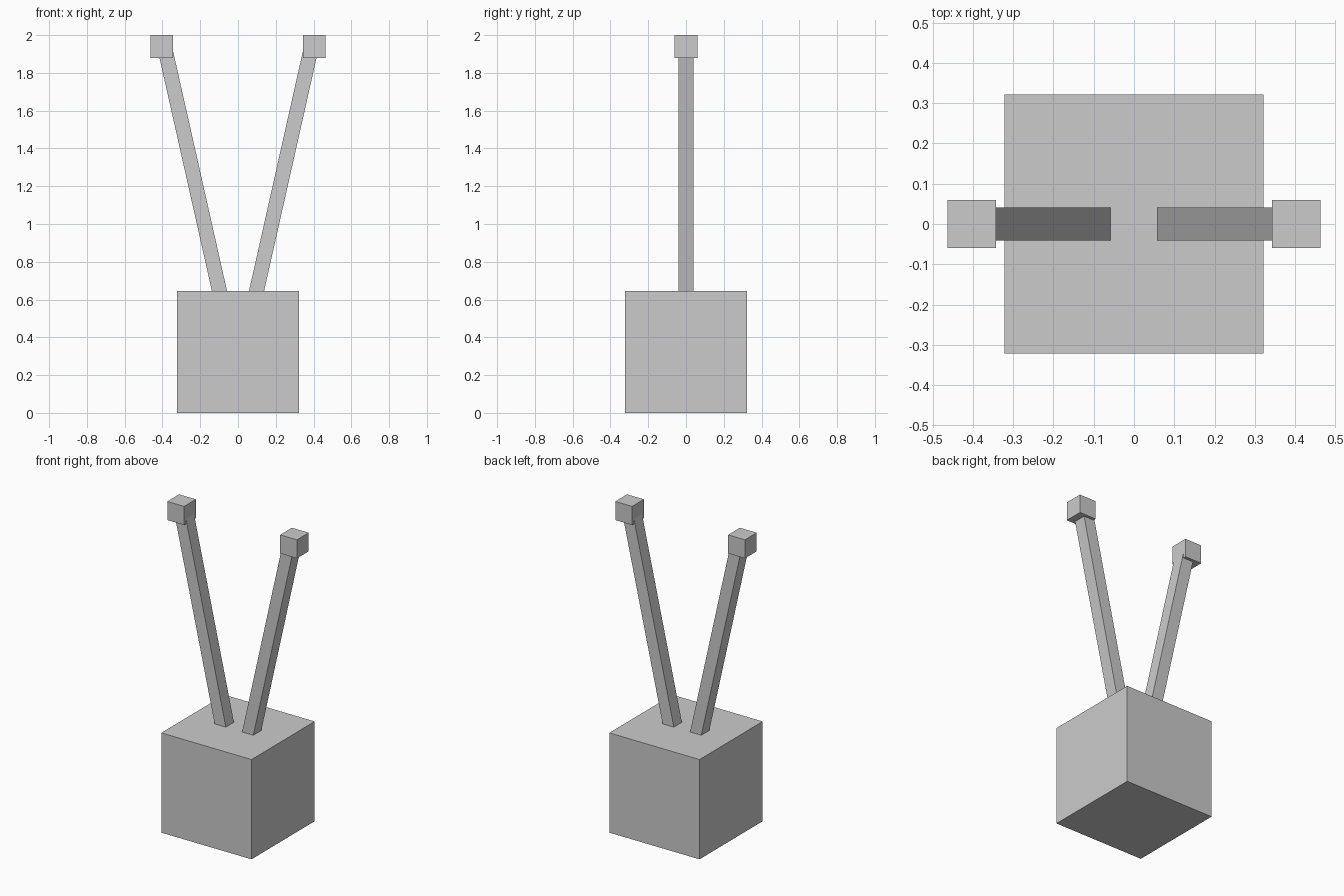
import bpy
from mathutils import Vector

cube = bpy.data.objects.get("Cube")
if cube:
    bpy.data.objects.remove(cube, do_unlink=True)

# Single plain grey
grey = bpy.data.materials.new("light_grey")
grey.use_nodes = True
colour = (0.6, 0.6, 0.6, 1)
grey.diffuse_color = colour
grey.node_tree.nodes["Principled BSDF"].inputs["Base Color"].default_value = colour


def box(name, centre, size, tilt=None):
    bpy.ops.mesh.primitive_cube_add(size=1, location=centre)
    ob = bpy.context.object
    ob.name = name
    ob.scale = size
    if tilt:
        ob.rotation_euler.y = tilt
    ob.data.materials.append(grey)
    return ob


# Body block
BODY = 0.644
box("body", (0, 0, BODY / 2), (BODY, BODY, BODY))

# Antennae leaning outwards, each with a small cube on its tip
for side, label in ((1, "left"), (-1, "right")):
    foot = Vector((side * 0.088, 0, 0.60))
    top = Vector((side * 0.387, 0, 1.93))
    rod = top - foot
    tilt = Vector((0, 0, 1)).angle(rod) * side
    box(label + "_antenna", (foot + top) / 2, (0.078, 0.082, rod.length), tilt)
    box(label + "_antenna_tip", (side * 0.403, 0, 1.94), (0.12, 0.12, 0.12))
